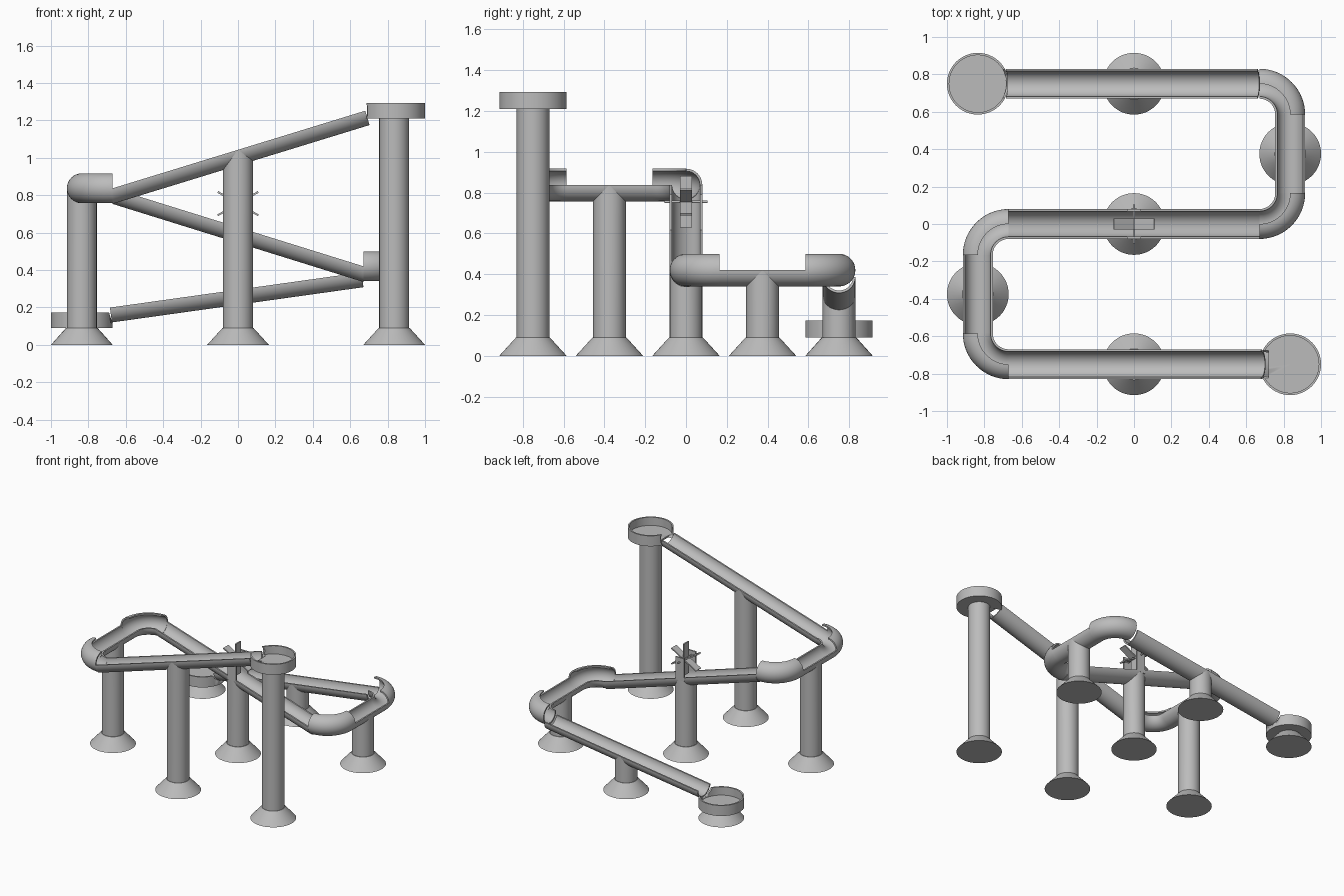
import bpy, bmesh
from math import sin, cos, pi, radians, sqrt, atan2, hypot
from mathutils import Vector, Matrix

cube = bpy.data.objects.get("Cube")
if cube:
    bpy.data.objects.remove(cube, do_unlink=True)

R, WALL = 0.08, 0.012           # pipe radius and wall thickness
FAR, ROW = 0.835, 0.75          # end columns and outer rows
BEND = 0.165                    # bend radius, also cup and foot radius
HIGH, LOW = 0.837, 0.42         # axis heights of the two level stretches

grey = bpy.data.materials.new("plain grey")
grey.use_nodes = True
grey.diffuse_color = (0.5, 0.5, 0.5, 1)
grey.node_tree.nodes["Principled BSDF"].inputs["Base Color"].default_value = (0.5, 0.5, 0.5, 1)


def finish(name, bm):
    bmesh.ops.recalc_face_normals(bm, faces=bm.faces)
    mesh = bpy.data.meshes.new(name)
    bm.to_mesh(mesh)
    bm.free()
    mesh.materials.append(grey)
    obj = bpy.data.objects.new(name, mesh)
    bpy.context.collection.objects.link(obj)
    bpy.ops.object.select_all(action="DESELECT")
    obj.select_set(True)
    bpy.context.view_layer.objects.active = obj
    bpy.ops.object.shade_smooth_by_angle(angle=radians(35))
    return obj


def sweep(name, frames, end_angle):
    """Sweep an open pipe section through (origin, side, up) frames."""
    n = 24
    arc = [-pi + (end_angle + pi) * i / n for i in range(n + 1)]
    section = [(R * cos(a), R * sin(a)) for a in arc]
    section += [((R - WALL) * cos(a), (R - WALL) * sin(a)) for a in reversed(arc)]
    bm = bmesh.new()
    rings = [[bm.verts.new(o + s * a + u * b) for a, b in section] for o, s, u in frames]
    m = len(section)
    for r0, r1 in zip(rings, rings[1:]):
        for i in range(m):
            j = (i + 1) % m
            bm.faces.new((r0[i], r0[j], r1[j], r1[i]))
    for ring in (rings[0], rings[-1]):      # end caps, as strips
        for i in range(n):
            bm.faces.new((ring[i], ring[i + 1], ring[m - 2 - i], ring[m - 1 - i]))
    return finish(name, bm)


def lathe(name, profile, place, steps=48):
    bm = bmesh.new()
    verts = [bm.verts.new((r, 0, z)) for r, z in profile]
    edges = [bm.edges.new(pair) for pair in zip(verts, verts[1:])]
    bmesh.ops.spin(bm, geom=verts + edges, axis=(0, 0, 1), cent=(0, 0, 0),
                   angle=2 * pi, steps=steps)
    bmesh.ops.remove_doubles(bm, verts=bm.verts, dist=1e-5)
    bmesh.ops.translate(bm, verts=bm.verts, vec=place)
    return finish(name, bm)


def box(bm, size, matrix):
    bmesh.ops.create_cube(bm, size=1, matrix=matrix @ Matrix.Diagonal((*size, 1)))


def trough(name, y, x0, z0, x1, z1, square0=False, square1=False):
    """Sloping half pipe; square ends are cut across the slope, others upright."""
    slope = atan2(z1 - z0, x1 - x0)
    across = Vector((-sin(slope), 0, cos(slope)))
    if across.z < 0:
        across = -across
    upright = Vector((0, 0, 1 / abs(cos(slope))))
    side = Vector((0, 1, 0))
    return sweep(name, [(Vector((x0, y, z0)), side, across if square0 else upright),
                        (Vector((x1, y, z1)), side, across if square1 else upright)], 0)


# Feet and pillars, each top shaped to the underside of its pipe
def pillar(name, x, y, top, slope=0.0, along_y=False):
    lathe(name + "_foot", [(0, 0), (BEND, 0), (R + 0.003, 0.09), (0, 0.09)], (x, y, 0))
    bm = bmesh.new()
    n = 48
    low, high = [], []
    for i in range(n):
        dx, dy = R * cos(2 * pi * i / n), R * sin(2 * pi * i / n)
        off = dx if along_y else dy
        sag = sqrt(max(0, R * R - off * off))
        low.append(bm.verts.new((x + dx, y + dy, 0.08)))
        high.append(bm.verts.new((x + dx, y + dy, top + slope * dx - sag * hypot(1, slope))))
    for i in range(n):
        j = (i + 1) % n
        bm.faces.new((low[i], low[j], high[j], high[i]))
    finish(name, bm)


S1, S3 = 0.307, 0.14            # slopes of the front and back troughs
TOP1 = HIGH + 0.67 * S1         # trough heights at the middle
TOP2 = (HIGH + LOW) / 2
TOP3 = 0.295
pillar("front_pillar", 0, -ROW, TOP1, S1)
pillar("left_side_pillar", -FAR, -0.375, HIGH, along_y=True)
pillar("middle_pillar", 0, 0, TOP2, (LOW - HIGH) / 1.34)
pillar("right_side_pillar", FAR, 0.375, LOW, along_y=True)
pillar("back_pillar", 0, ROW, TOP3, S3)
lathe("start_foot", [(0, 0), (BEND, 0), (R + 0.003, 0.09), (0, 0.09)], (FAR, -ROW, 0))
lathe("start_pillar", [(R, 0.08), (R, 1.215)], (FAR, -ROW, 0))
lathe("finish_foot", [(0, 0), (BEND, 0), (R + 0.003, 0.092), (0, 0.092)], (-FAR, ROW, 0))

# Sloping troughs
trough("front_trough", -ROW, -0.67, HIGH, 0.68, TOP1 + 0.68 * S1, square1=True)
trough("middle_trough", 0, -0.67, HIGH, 0.67, LOW)
trough("back_trough", ROW, -0.685, TOP3 - 0.685 * S3, 0.66, TOP3 + 0.66 * S3, True, True)

# Level troughs along the sides
UP = Vector((0, 0, 1))
for name, x, y, z in (("left_level_trough", -FAR, -0.375, HIGH),
                      ("right_level_trough", FAR, 0.375, LOW)):
    sweep(name, [(Vector((x, y + d, z)), Vector((1, 0, 0)), UP) for d in (-0.21, 0.21)], 0)

# Bends with a raised outer wall
for name, cx, cy, z, start in (("front_left_bend", -0.67, -0.585, HIGH, 180),
                               ("middle_left_bend", -0.67, -0.165, HIGH, 90),
                               ("middle_right_bend", 0.67, 0.165, LOW, 270),
                               ("back_right_bend", 0.67, 0.585, LOW, 0)):
    frames = []
    for i in range(17):
        a = radians(start + 90 * i / 16)
        out = Vector((cos(a), sin(a), 0))
        frames.append((Vector((cx, cy, z)) + out * BEND, out, UP))
    sweep(name, frames, pi / 2)


# Cups, notched where the trough meets the wall
def cup(name, x, y, z, axis_z, slope, reach):
    inner = BEND - WALL
    obj = lathe(name, [(0, 0), (BEND, 0), (BEND, 0.083), (inner, 0.083), (inner, 0.018), (0, 0.018)],
                (x, y, z))
    d = Vector((1, 0, slope)).normalized()
    sign = 1 if x > 0 else -1
    centre = Vector((reach, y, axis_z + slope * reach)) - d * sign * 0.1
    bm = bmesh.new()
    bmesh.ops.create_cone(bm, cap_ends=True, segments=48, radius1=R, radius2=R, depth=0.2,
                          matrix=Matrix.Translation(centre) @ d.to_track_quat("Z", "Y").to_matrix().to_4x4())
    cutter = finish(name + "_notch_cutter", bm)
    cutter.hide_render = True
    mod = obj.modifiers.new("notch", "BOOLEAN")
    mod.operation, mod.object, mod.solver = "DIFFERENCE", cutter, "EXACT"
    bpy.context.view_layer.objects.active = obj
    bpy.ops.object.modifier_apply(modifier=mod.name)
    bpy.data.objects.remove(cutter, do_unlink=True)


cup("start_cup", FAR, -ROW, 1.21, TOP1, S1, 0.71)
cup("finish_cup", -FAR, ROW, 0.09, TOP3, S3, -0.71)

# Paddle wheel with its axle and two posts
HUB = Vector((0, 0, 0.755))
bm = bmesh.new()
for k in range(6):
    turn = Matrix.Rotation(radians(30 + 60 * k), 4, "Y")
    box(bm, (0.125, 0.06, 0.01), Matrix.Translation(HUB) @ turn @ Matrix.Translation((0.0625, 0, 0)))
finish("paddle_wheel", bm)

bm = bmesh.new()
bmesh.ops.create_cone(bm, cap_ends=True, segments=16, radius1=0.006, radius2=0.006, depth=0.21,
                      matrix=Matrix.Translation(HUB) @ Matrix.Rotation(pi / 2, 4, "X"))
finish("wheel_axle", bm)

for name, side in (("front_wheel_post", -1), ("back_wheel_post", 1)):
    bm = bmesh.new()
    box(bm, (0.075, WALL, 0.18), Matrix.Translation((0, side * (R - WALL / 2), 0.70)))
    finish(name, bm)
